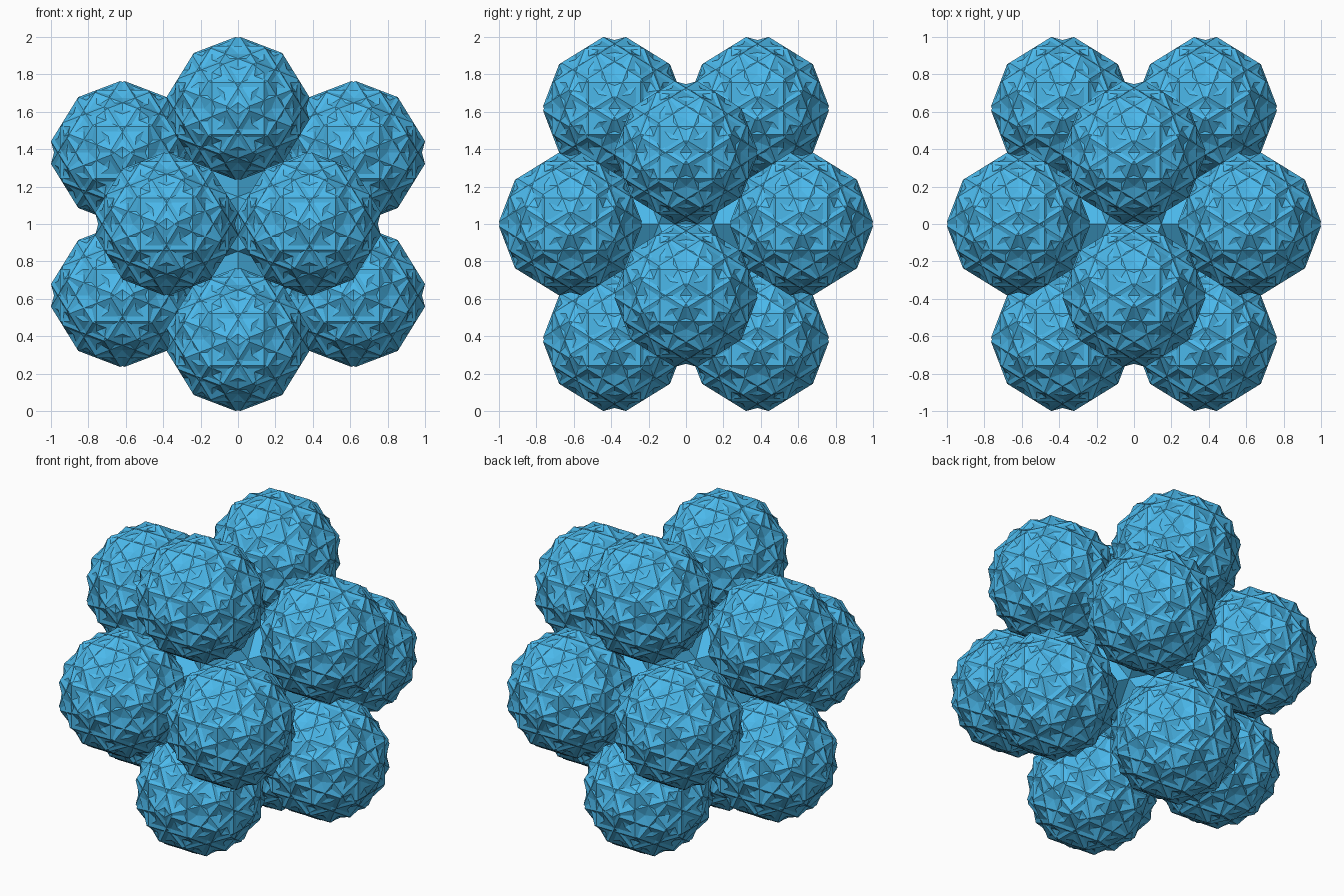
import bpy, bmesh, math
from itertools import product
from mathutils import Vector, Matrix

if "Cube" in bpy.data.objects:
    bpy.data.objects.remove(bpy.data.objects["Cube"])

PHI = (1 + 5 ** 0.5) / 2
CENTRE = Vector((0, 0, 1))

blue = bpy.data.materials.new("blue")
blue.diffuse_color = (0.07, 0.48, 0.83, 1)
blue.use_nodes = True
blue.node_tree.nodes["Principled BSDF"].inputs["Base Color"].default_value = blue.diffuse_color


def cyclic(points):
    """Every cyclic permutation of the given points, without repeats."""
    return sorted({(p[i], p[i - 2], p[i - 1]) for p in points for i in range(3)})


def finish(bm, name):
    bmesh.ops.recalc_face_normals(bm, faces=bm.faces)
    mesh = bpy.data.meshes.new(name)
    bm.to_mesh(mesh)
    bm.free()
    mesh.materials.append(blue)
    return mesh


def place(mesh, name, location):
    obj = bpy.data.objects.new(name, mesh)
    obj.location = location
    bpy.context.collection.objects.link(obj)


# Twelve ball positions: the corners of an icosahedron
a, b = 1 / PHI ** 2, 1 / PHI
tips = [Vector(p) for p in cyclic([(0, s * a, t * b) for s, t in product((1, -1), repeat=2)])]

# Faceted ball: five crossing rhombicuboctahedra turned about a five-fold axis
k = 0.382 / 2.762
w = 1 + math.sqrt(2)
corners = cyclic([(s * k, t * k, u * w * k) for s, t, u in product((1, -1), repeat=3)])
bm = bmesh.new()
for i in range(5):
    turn = Matrix.Rotation(i * math.tau / 5, 3, Vector((0, 1, PHI)).normalized())
    part = bmesh.new()
    for c in corners:
        part.verts.new(turn @ Vector(c))
    bmesh.ops.convex_hull(part, input=part.verts)
    bmesh.ops.dissolve_limit(part, angle_limit=0.02, verts=part.verts, edges=part.edges)
    temp = bpy.data.meshes.new("temp")
    part.to_mesh(temp)
    part.free()
    bm.from_mesh(temp)
    bpy.data.meshes.remove(temp)
ball = finish(bm, "faceted_ball")
for i, t in enumerate(tips):
    place(ball, f"faceted_ball_{i + 1}", CENTRE + t)

# Star core: dodecahedron with a five-sided spike reaching each ball
d = 1 / PHI ** 3
base = [(s * d, t * d, u * d) for s, t, u in product((1, -1), repeat=3)]
base += cyclic([(0, s * d * PHI, t * d / PHI) for s, t in product((1, -1), repeat=2)])
bm = bmesh.new()
verts = [bm.verts.new(p) for p in base]
for t in tips:
    ring = sorted(verts, key=lambda v: -v.co.dot(t))[:5]
    u = t.orthogonal().normalized()
    n = t.normalized().cross(u)
    ring.sort(key=lambda v: math.atan2(v.co.dot(n), v.co.dot(u)))
    tip = bm.verts.new(t)
    for i in range(5):
        bm.faces.new((ring[i - 1], ring[i], tip))
place(finish(bm, "star_core"), "star_core", CENTRE)
